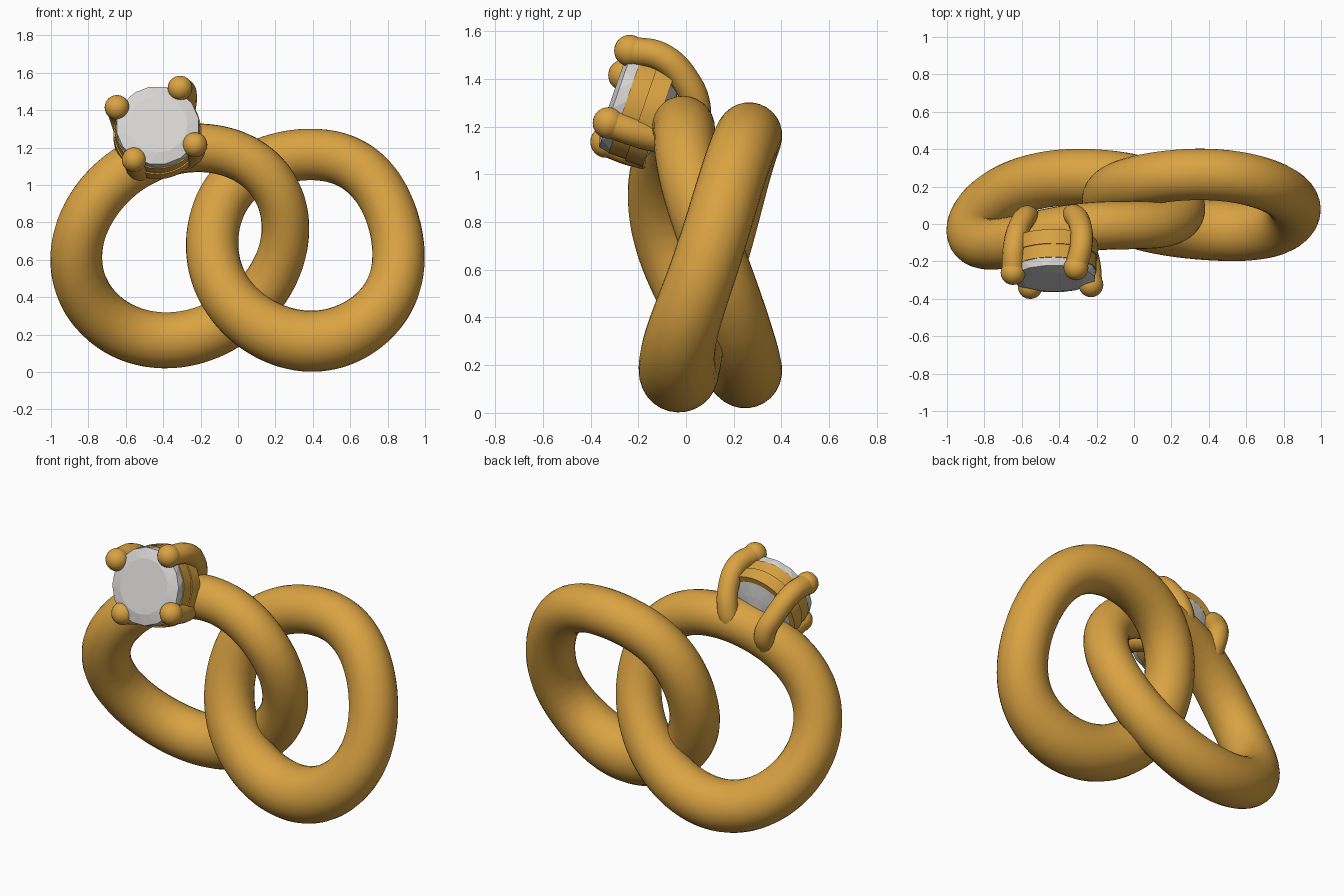
import bpy, bmesh, math
from mathutils import Vector

cube = bpy.data.objects.get("Cube")
if cube:
    bpy.data.objects.remove(cube, do_unlink=True)


def material(name, color):
    m = bpy.data.materials.new(name)
    m.use_nodes = True
    m.diffuse_color = color
    m.node_tree.nodes["Principled BSDF"].inputs["Base Color"].default_value = color
    return m


gold = material("gold", (0.7, 0.365, 0.055, 1))
stone = material("pale stone", (0.67, 0.66, 0.65, 1))


def finish(name, mesh, mat, smooth):
    mesh.materials.clear()
    mesh.materials.append(mat)
    for p in mesh.polygons:
        p.use_smooth = smooth
        p.material_index = 0
    ob = bpy.data.objects.new(name, mesh)
    bpy.context.collection.objects.link(ob)
    return ob


def tube(name, points, cyclic, sides):
    """Round tube through (x, y, z, radius) points, turned into a mesh."""
    curve = bpy.data.curves.new(name, "CURVE")
    curve.dimensions = "3D"
    curve.bevel_depth = 1
    curve.bevel_resolution = sides
    curve.resolution_u = 4 if cyclic else 12
    curve.use_fill_caps = not cyclic
    spline = curve.splines.new("BEZIER")
    spline.bezier_points.add(len(points) - 1)
    spline.use_cyclic_u = cyclic
    spline.radius_interpolation = "CARDINAL"
    for bp, (x, y, z, r) in zip(spline.bezier_points, points):
        bp.co = (x, y, z)
        bp.radius = r
        bp.handle_left_type = bp.handle_right_type = "AUTO"
    temp = bpy.data.objects.new(name + "_path", curve)
    bpy.context.collection.objects.link(temp)
    bpy.context.view_layer.update()
    deps = bpy.context.evaluated_depsgraph_get()
    mesh = bpy.data.meshes.new_from_object(temp.evaluated_get(deps))
    bpy.data.objects.remove(temp, do_unlink=True)
    return finish(name, mesh, gold, True)


def round_loop(keys, count):
    """Smooth closed loop through evenly spaced keys, as a sum of waves."""
    n = len(keys)
    loop = []
    for i in range(count):
        t = math.tau * i / count
        total = Vector((0, 0, 0, 0))
        for j, key in enumerate(keys):
            d = t - math.tau * j / n
            weight = 1 + math.cos(n / 2 * d) + 2 * sum(math.cos(h * d) for h in range(1, n // 2))
            total += Vector(key) * weight / n
        loop.append(total)
    return loop


def lathe(name, profile, sides, mat, close, twist=0):
    """Rings of (radius, depth) spun around the setting axis."""
    bm = bmesh.new()
    rings = []
    for i, (r, d) in enumerate(profile):
        ring = []
        for k in range(sides):
            a = math.tau * (k + twist * (i % 2)) / sides
            ring.append(bm.verts.new(FACE + BACK * d + SIDE * r * math.cos(a) + UP * r * math.sin(a)))
        rings.append(ring)
    pairs = list(zip(rings, rings[1:]))
    if close:
        bm.faces.new(rings[0])
        bm.faces.new(rings[-1])
    else:
        pairs.append((rings[-1], rings[0]))
    for i, (lower, upper) in enumerate(pairs):
        for k in range(sides):
            n = (k + 1) % sides
            if not twist:
                bm.faces.new((lower[k], lower[n], upper[n], upper[k]))
            elif i % 2 == 0:
                bm.faces.new((lower[k], lower[n], upper[k]))
                bm.faces.new((lower[n], upper[n], upper[k]))
            else:
                bm.faces.new((lower[k], lower[n], upper[n]))
                bm.faces.new((lower[k], upper[n], upper[k]))
    bmesh.ops.recalc_face_normals(bm, faces=bm.faces)
    mesh = bpy.data.meshes.new(name)
    bm.to_mesh(mesh)
    bm.free()
    return finish(name, mesh, mat, False)


# Two interlocked bands, each through eight centre points
bands = {
    "right_ring": [
        (0.25, 0.10, 0.715, 0.128), (0.13, 0.0, 1.07, 0.128),
        (-0.245, -0.015, 1.198, 0.13), (-0.655, -0.095, 1.03, 0.135),
        (-0.862, -0.055, 0.655, 0.138), (-0.735, 0.14, 0.305, 0.145),
        (-0.365, 0.25, 0.17, 0.15), (0.045, 0.22, 0.34, 0.14)],
    "left_ring": [
        (0.858, 0.08, 0.62, 0.14), (0.72, 0.205, 1.02, 0.138),
        (0.375, 0.265, 1.163, 0.138), (0.01, 0.225, 1.035, 0.138),
        (-0.138, 0.13, 0.69, 0.14), (0.01, 0.02, 0.33, 0.15),
        (0.39, -0.03, 0.165, 0.163), (0.725, -0.025, 0.3, 0.152)],
}
for name, keys in bands.items():
    tube(name, round_loop(keys, 40), True, 12)

# Setting axis: faces forward, leaning back
tilt = math.radians(19)
FACE = Vector((-0.43, -0.298, 1.321))
BACK = Vector((0, math.cos(tilt), -math.sin(tilt)))
SIDE = Vector((1, 0, 0))
UP = Vector((0, math.sin(tilt), math.cos(tilt)))

# Faceted stone with table, girdle and shallow back
lathe("stone", [(0.16, -0.012), (0.222, 0.005), (0.226, 0.05), (0.212, 0.2),
                (0.12, 0.235), (0.02, 0.265)], 16, stone, True, 0.5)

# Collars holding the stone
for name, outer, start, end in (("front_collar", 0.229, 0.05, 0.125),
                                ("rear_collar", 0.236, 0.125, 0.205)):
    lathe(name, [(0.2, start), (outer, start), (outer, end), (0.2, end)], 40, gold, False)

# Claws, from rounded tip back to the band
claws = {
    "upper_left_claw": [(-0.31, -0.235, 1.518), (-0.28, -0.1, 1.49), (-0.29, 0.0, 1.39),
                        (-0.32, 0.045, 1.27), (-0.34, 0.03, 1.16)],
    "upper_right_claw": [(-0.647, -0.26, 1.415), (-0.64, -0.12, 1.4), (-0.61, -0.01, 1.31),
                         (-0.57, 0.04, 1.2), (-0.56, 0.0, 1.1)],
    "lower_left_claw": [(-0.23, -0.325, 1.215), (-0.24, -0.21, 1.175), (-0.28, -0.08, 1.14)],
    "lower_right_claw": [(-0.555, -0.335, 1.135), (-0.54, -0.23, 1.095), (-0.52, -0.1, 1.07)],
}
for name, path in claws.items():
    tube(name, [(*p, 0.06) for p in path], False, 6)
    bpy.ops.mesh.primitive_uv_sphere_add(segments=24, ring_count=16, radius=0.066, location=path[0])
    tip = bpy.context.object
    tip.name = name + "_tip"
    tip.data.materials.append(gold)
    bpy.ops.object.shade_smooth()

# Smooth the collars while keeping their rims sharp
for name in ("front_collar", "rear_collar"):
    bpy.ops.object.select_all(action="DESELECT")
    ob = bpy.data.objects[name]
    ob.select_set(True)
    bpy.context.view_layer.objects.active = ob
    bpy.ops.object.shade_smooth_by_angle(angle=math.radians(35))
